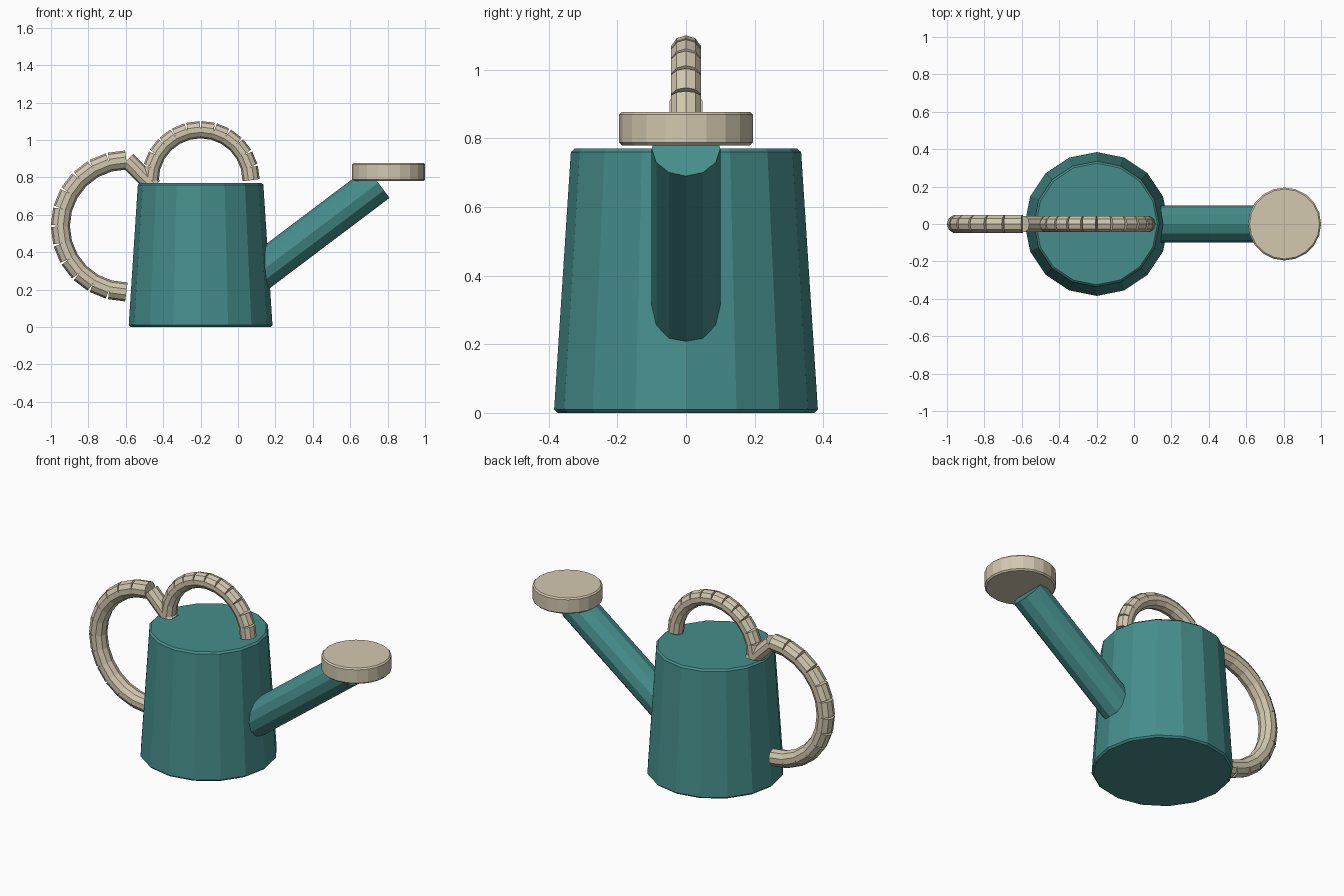
import bpy, bmesh
from math import sin, cos, pi
from mathutils import Vector, Matrix

if "Cube" in bpy.data.objects:
    bpy.data.objects.remove(bpy.data.objects["Cube"])


def material(name, rgb):
    m = bpy.data.materials.new(name)
    m.diffuse_color = (*rgb, 1)
    m.use_nodes = True
    m.node_tree.nodes["Principled BSDF"].inputs["Base Color"].default_value = m.diffuse_color
    return m


TEAL = material("teal", (0.06, 0.27, 0.26))
CREAM = material("cream", (0.65, 0.58, 0.43))


def add_tube(bm, a, b, r1, r2, sides):
    """Capped prism from a to b in the y = 0 plane, one corner lying in that plane."""
    a, b = Vector((a[0], 0, a[1])), Vector((b[0], 0, b[1]))
    d = (b - a).normalized()
    y = Vector((0, 1, 0))
    x = y.cross(d)
    rings = []
    for p, r in ((a, r1), (b, r2)):
        rings.append([bm.verts.new(p + r * (x * cos(2 * pi * i / sides) + y * sin(2 * pi * i / sides)))
                      for i in range(sides)])
    lo, hi = rings
    bm.faces.new(lo[::-1])
    bm.faces.new(hi)
    for i in range(sides):
        j = (i + 1) % sides
        bm.faces.new((lo[i], lo[j], hi[j], hi[i]))


def make(name, tubes, mat, bevel=0):
    bm = bmesh.new()
    for t in tubes:
        add_tube(bm, *t)
    mesh = bpy.data.meshes.new(name)
    bm.to_mesh(mesh)
    bm.free()
    mesh.materials.append(mat)
    ob = bpy.data.objects.new(name, mesh)
    bpy.context.collection.objects.link(ob)
    if bevel:
        mod = ob.modifiers.new("bevel", 'BEVEL')
        mod.width = bevel
        mod.segments = 1
        mod.limit_method = 'ANGLE'
        mod.angle_limit = pi / 4
    return ob


def arc(cx, cz, radius, start, r, count=12):
    """Half circle of straight segments, open like a jointed hose."""
    pts = [(cx + radius * cos(start + pi * i / count), cz + radius * sin(start + pi * i / count))
           for i in range(count + 1)]
    return [(pts[i], pts[i + 1], r, r, 10) for i in range(count)]


# tapered can
make("body", [((-0.2, 0), (-0.2, 0.77), 0.385, 0.335, 16)], TEAL, 0.01)

# spout and sprinkler head
make("spout", [((0.1, 0.28), (0.75, 0.77), 0.1, 0.1, 12)], TEAL)
make("sprinkler_head", [((0.805, 0.78), (0.805, 0.877), 0.195, 0.195, 20)], CREAM, 0.008)

# handles
make("top_handle", arc(-0.2, 0.785, 0.27, 0, 0.046), CREAM)
make("back_handle", arc(-0.597, 0.54, 0.353, pi / 2, 0.051), CREAM)
make("handle_bridge", [((-0.592, 0.893), (-0.45, 0.75), 0.046, 0.046, 10)], CREAM)
